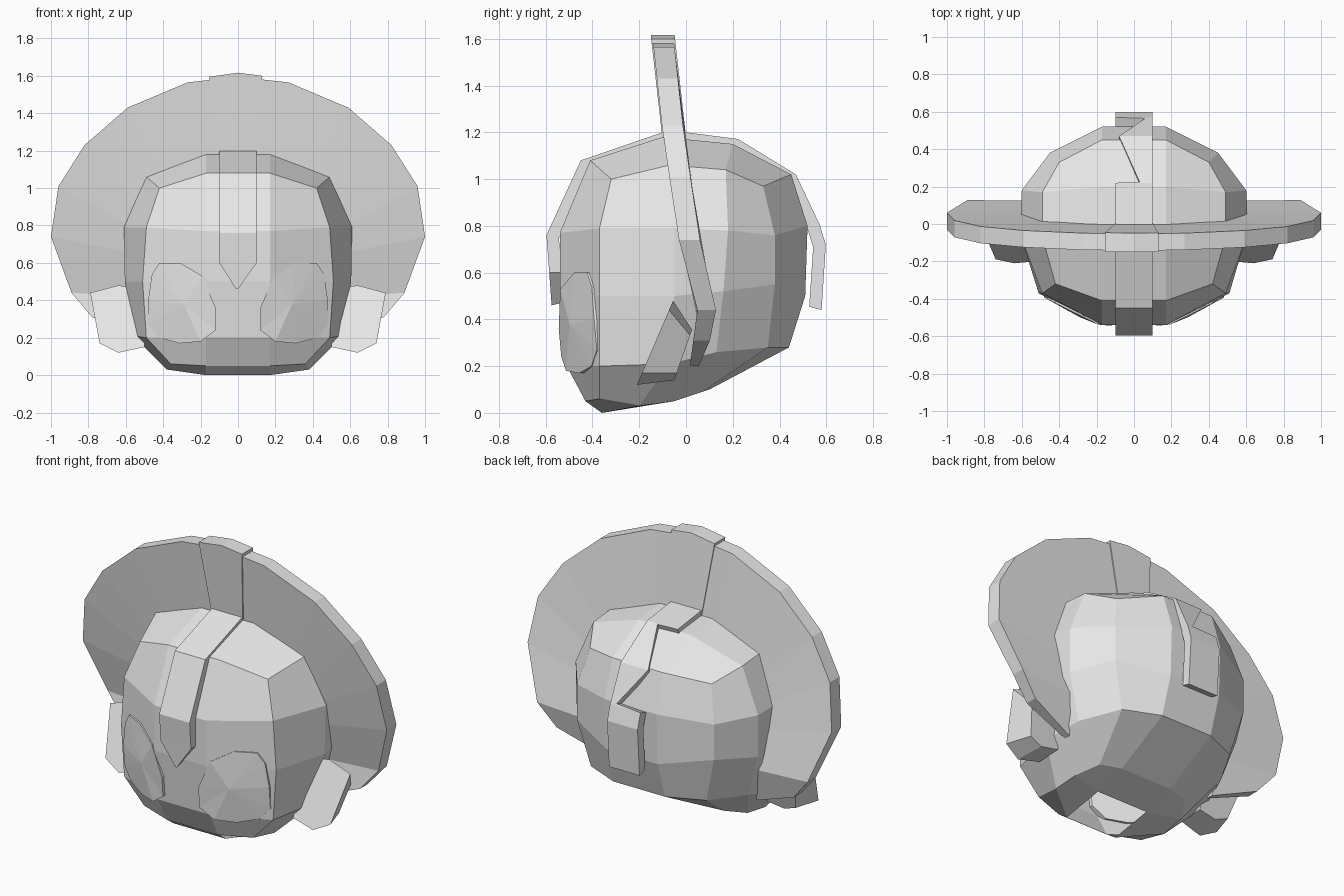
import bpy, bmesh, math

if "Cube" in bpy.data.objects:
    bpy.data.objects.remove(bpy.data.objects["Cube"])

grey = bpy.data.materials.new("plain_grey")
grey.diffuse_color = (0.8, 0.8, 0.8, 1)
grey.use_nodes = True
grey.node_tree.nodes["Principled BSDF"].inputs["Base Color"].default_value = grey.diffuse_color


def make(name, verts, faces):
    """Flat-shaded mesh object with outward normals."""
    me = bpy.data.meshes.new(name)
    me.from_pydata(verts, [], faces)
    bm = bmesh.new()
    bm.from_mesh(me)
    bmesh.ops.recalc_face_normals(bm, faces=bm.faces)
    bm.to_mesh(me)
    bm.free()
    me.materials.append(grey)
    ob = bpy.data.objects.new(name, me)
    bpy.context.collection.objects.link(ob)
    return ob


def flip(points):
    return [(-x, y, z) for x, y, z in points]


def bridge(a, b, n):
    """Quads between two closed rings of n vertices starting at a and b."""
    return [(a + i, a + (i + 1) % n, b + (i + 1) % n, b + i) for i in range(n)]


def interp(table, t):
    """Piecewise linear lookup, table sorted by rising key."""
    for (t0, v0), (t1, v1) in zip(table, table[1:]):
        if t <= t1:
            return v0 + (v1 - v0) * (t - t0) / (t1 - t0)
    return table[-1][1]


# Head: half rings from front middle round the side to back middle
half_rings = [
    [(.17, -.41, 1.08), (.42, -.32, 1.0), (.49, -.07, 1.06), (.49, .17, 1.04), (.40, .33, .97), (.17, .45, 1.02)],
    [(.17, -.54, .77), (.49, -.37, .79), (.61, -.05, .79), (.60, .18, .78), (.45, .38, .76), (.17, .52, .80)],
    [(.17, -.54, .50), (.51, -.37, .50), (.605, -.05, .50), (.585, .16, .52), (.45, .38, .55), (.17, .51, .50)],
    [(.17, -.51, .20), (.49, -.37, .20), (.56, -.07, .21), (.50, .13, .26), (.38, .35, .28), (.17, .44, .28)],
    [(.17, -.43, .05), (.36, -.37, .06), (.38, -.20, .03), (.37, -.05, .05), (.30, .07, .09), (.17, .10, .10)],
]
verts, faces = [], []
for half in half_rings:
    verts += half + flip(half)[::-1]
for k in range(4):
    faces += bridge(12 * k, 12 * k + 12, 12)


def cap(start, front, back, closed):
    """Three by three patch inside a ring of twelve."""
    a = len(verts)
    pair = [front, back]
    verts.extend(pair + flip(pair)[::-1])
    b, d, c = a + 1, a + 2, a + 3
    s = start
    faces.extend([(s, s + 1, s + 2, a), (s + 2, s + 3, b, a), (s + 3, s + 4, s + 5, b),
                  (s + 5, s + 6, d, b), (s + 6, s + 7, s + 8, d), (s + 8, s + 9, c, d),
                  (s + 9, s + 10, s + 11, c), (s + 11, s, a, c)])
    if closed:
        faces.append((a, b, d, c))


cap(0, (.17, -.10, 1.18), (.17, .20, 1.15), True)
cap(48, (.17, -.36, 0), (.17, -.10, .045), False)   # neck opening
make("head", verts, faces)

# Frill: tilted open collar around the head
front_y = [(.15, .01), (.30, .03), (.45, .05), (.74, -.03), (1.2, -.10), (1.62, -.145)]
rear_y = [(.15, .02), (.25, .09), (.45, .13), (.74, .06), (1.2, -.01), (1.62, -.055)]
outer = [(0, 1.595), (.27, 1.565), (.59, 1.43), (.82, 1.23), (.96, 1.01), (1.0, .74), (.89, .44), (.78, .31)]
inner = [(0, 1.10), (.20, 1.08), (.38, .98), (.48, .88), (.54, .78), (.55, .65), (.54, .42), (.50, .20)]


def whole(half):
    return [(-x, z) for x, z in half[:0:-1]] + half


def plate(name, outer, inner, extra=0.0):
    """Strip of given thickness following the collar tilt."""
    v, f = [], []
    for (xo, zo), (xi, zi) in zip(outer, inner):
        v += [(xo, interp(front_y, zo) - extra, zo), (xo, interp(rear_y, zo) + extra, zo),
              (xi, interp(rear_y, zi) + extra, zi), (xi, interp(front_y, zi) - extra, zi)]
    n = len(outer)
    for i in range(n - 1):
        f += bridge(4 * i, 4 * i + 4, 4)
    f += [(0, 1, 2, 3), tuple(range(4 * n - 4, 4 * n))]
    return make(name, v, f)


plate("frill", whole(outer), whole(inner))
plate("frill_band", [(-.155, 1.595), (0, 1.617), (.13, 1.60)],
      [(-.10, 1.15), (0, 1.15), (.10, 1.15)], 0.006)


# Stripe: (y, z, left x, right x) stations swept along the head profile
def stripe(name, stations, depth):
    v, f = [], []
    for y, z, xl, xr in stations:
        dy, dz = y, z - .60
        r = math.hypot(dy, dz)
        yi, zi = y - depth * dy / r, z - depth * dz / r
        v += [(xl, y, z), (xr, y, z), (xr, yi, zi), (xl, yi, zi)]
    n = len(stations)
    for i in range(n - 1):
        f += bridge(4 * i, 4 * i + 4, 4)
    f += [(0, 1, 2, 3), tuple(range(4 * n - 4, 4 * n))]
    return make(name, v, f)


stripe("front_stripe", [(0, 1.20, -.10, .10), (-.10, 1.20, -.10, .10), (-.45, 1.08, -.10, .10),
                        (-.597, .76, -.10, .10), (-.585, .60, -.10, .10), (-.575, .46, -.01, 0)], .055)
stripe("zigzag_back_stripe", [(0, 1.20, -.10, .10), (.22, 1.172, -.10, .10), (.225, 1.17, .03, .10),
                              (.47, 1.02, -.08, .10), (.565, .82, .06, .10), (.57, .81, -.10, .10),
                              (.598, .72, -.10, .10), (.58, .44, -.10, .10)], .055)

# Ears and eyes, one per side
ear = [(.79, .44), (.64, .48), (.50, .46), (.50, .15), (.64, .12), (.74, .17)]
eye = [(.12, .36), (.19, .53), (.31, .60), (.42, .60), (.46, .54), (.48, .40),
       (.48, .27), (.42, .20), (.31, .17), (.20, .18), (.12, .24)]


def eye_y(x, z):
    """Depth of the cheek surface, just outside the head."""
    base = -.535 if z > .4 else -.535 + (.4 - z) * .09
    return base - .013 + .50 * max(0, x - .17)


for side, s in (("right", 1), ("left", -1)):
    v = [(s * x, -.21 + (z - .12) * .43, z) for x, z in ear]
    v += [(s * (.5 + (x - .5) * .8), -.05 + (z - .12) * .21, .14 + (z - .12) * .6) for x, z in ear]
    make(side + "_ear", v, bridge(0, 6, 6) + [tuple(range(6)), tuple(range(6, 12))])

    n = len(eye)
    v = [(s * x, eye_y(x, z), z) for x, z in eye]
    v += [(s * x, eye_y(x, z) + .04, z) for x, z in eye]
    v.append((s * .29, eye_y(.29, .38) - .012, .38))
    make(side + "_eye", v, bridge(0, n, n) + [(i, (i + 1) % n, 2 * n) for i in range(n)]
         + [tuple(range(n, 2 * n))])
